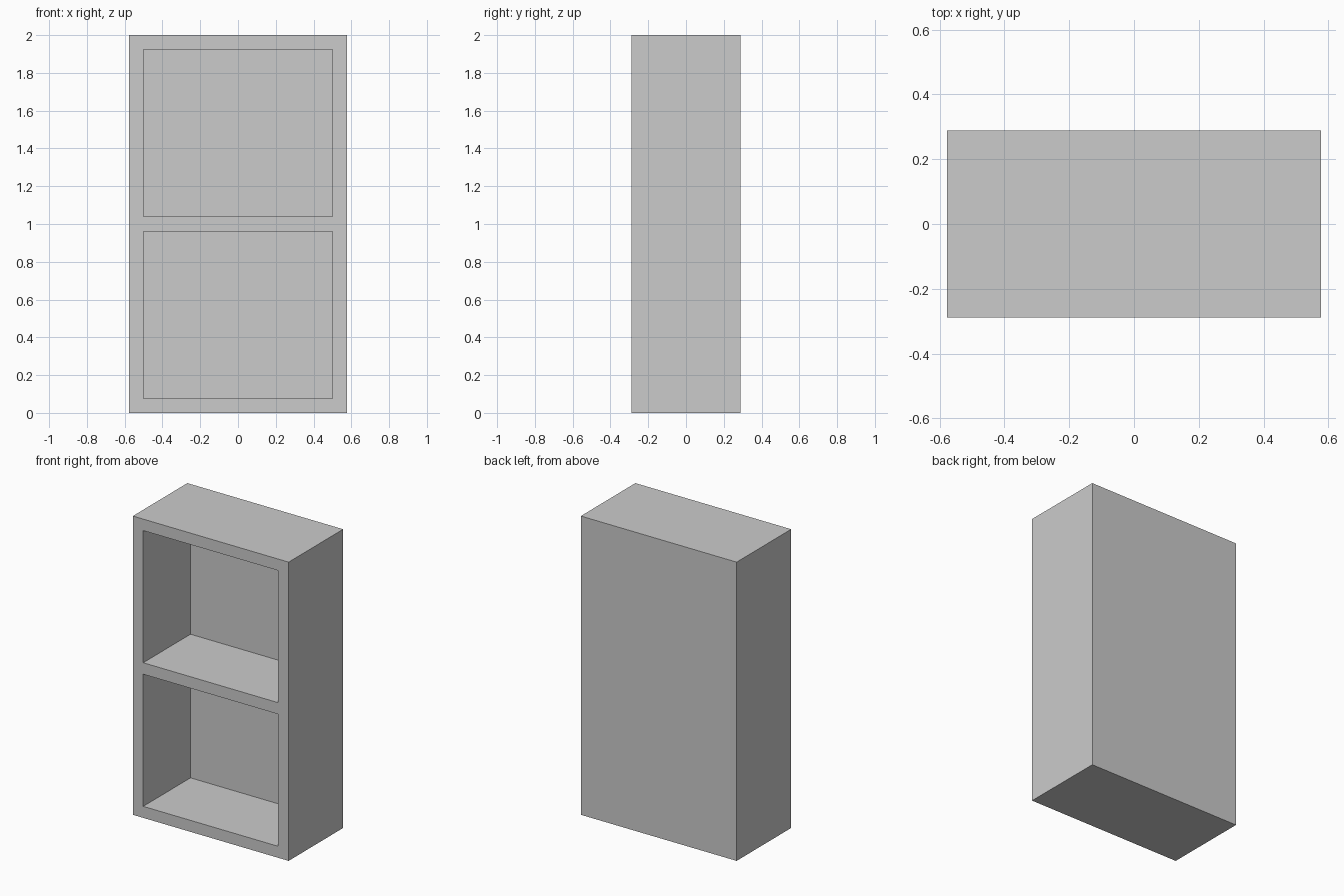
import bpy, bmesh
from mathutils import Matrix, Vector

if "Cube" in bpy.data.objects:
    bpy.data.objects.remove(bpy.data.objects["Cube"])

T = 1 / 13                              # board thickness
W, D, H = 15 * T, 7.5 * T, 2.0          # overall size
RECESS = D - T                          # compartment depth, leaves a back panel

bm = bmesh.new()
bmesh.ops.create_cube(bm, size=1, matrix=Matrix.Translation((0, 0, H / 2))
                      @ Matrix.Diagonal((W, D, H, 1)))


def front_faces():
    return [f for f in bm.faces if f.normal.y < -0.9]


def cut_front(point, normal):
    """Cut only the front face along a plane."""
    faces = front_faces()
    edges = list({e for f in faces for e in f.edges})
    verts = list({v for f in faces for v in f.verts})
    bmesh.ops.bisect_plane(bm, geom=verts + edges + faces, dist=1e-5,
                           plane_co=point, plane_no=normal)
    bm.normal_update()


# Frame and shelf lines on the front
bm.normal_update()
for x in (-W / 2 + T, W / 2 - T):
    cut_front((x, 0, 0), (1, 0, 0))
for z in (T, H / 2 - T / 2, H / 2 + T / 2, H - T):
    cut_front((0, 0, z), (0, 0, 1))

# Two open compartments pushed in from the front
openings = [f for f in front_faces()
            if abs(f.calc_center_median().x) < 0.01 and f.calc_area() > 0.5]
pushed = bmesh.ops.extrude_discrete_faces(bm, faces=openings)["faces"]
for f in pushed:
    bmesh.ops.translate(bm, verts=f.verts, vec=Vector((0, RECESS, 0)))
bmesh.ops.recalc_face_normals(bm, faces=bm.faces)

mesh = bpy.data.meshes.new("bookcase")
bm.to_mesh(mesh)
bm.free()
bpy.context.collection.objects.link(bpy.data.objects.new("bookcase", mesh))
